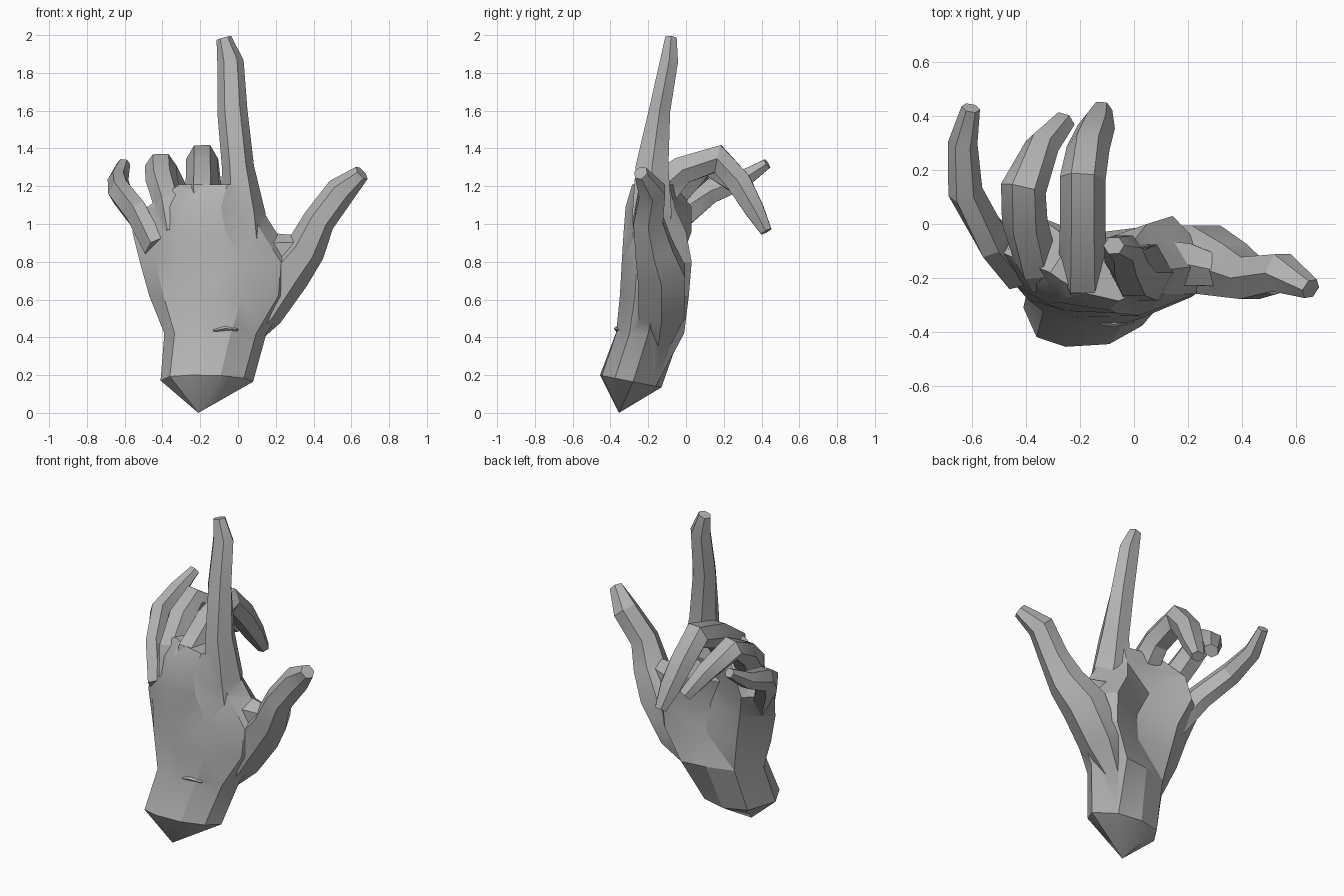
import bpy, bmesh, math
from mathutils import Vector

old = bpy.data.objects.get("Cube")
if old:
    bpy.data.objects.remove(old, do_unlink=True)

# One plain grey for the whole hand
skin = bpy.data.materials.new("plain grey")
skin.use_nodes = True
GREY = (0.45, 0.45, 0.45, 1)
skin.diffuse_color = GREY
skin.node_tree.nodes["Principled BSDF"].inputs["Base Color"].default_value = GREY


def loft(name, rings, tip_start=None):
    """Skin a list of equal-length rings; the start may close in a point."""
    bm = bmesh.new()
    rows = [[bm.verts.new(p) for p in ring] for ring in rings]
    n = len(rows[0])
    for a, b in zip(rows, rows[1:]):
        for i in range(n):
            j = (i + 1) % n
            bm.faces.new((a[i], a[j], b[j], b[i]))
    bm.faces.new(rows[-1])
    if tip_start is None:
        bm.faces.new(rows[0])
    else:
        v = bm.verts.new(tip_start)
        for i in range(n):
            bm.faces.new((rows[0][i], rows[0][(i + 1) % n], v))
    bmesh.ops.triangulate(bm, faces=bm.faces[:])
    bmesh.ops.recalc_face_normals(bm, faces=bm.faces[:])
    me = bpy.data.meshes.new(name)
    bm.to_mesh(me)
    bm.free()
    me.materials.append(skin)
    ob = bpy.data.objects.new(name, me)
    bpy.context.collection.objects.link(ob)
    return ob


def palm_ring(z, xl, yl, xr, yr, back, thenar, hollow, hypo, lean):
    """Cross-section of the palm: two side edges, domed back, hollowed front.
    A larger lean rounds the back away towards the little finger."""
    w = xr - xl
    k = .75 - .5 * lean
    flat = [(xl, yl), (xl + .10 * w, back * k + yl * (1 - k)), (xl + .32 * w, back + .04 * lean),
            (xl + .65 * w, back + .01), (xl + .9 * w, back * .55 + yr * .45), (xr, yr),
            (xl + .80 * w, thenar), (xl + .5 * w, hollow), (xl + .2 * w, hypo)]
    tilt = .2 if lean == 0 else 0
    return [Vector((x, y, z - tilt * (y - back))) for x, y in flat]


# Palm and wrist, with the wrist cut ending in a point
hand = loft("hand", [
    palm_ring(.20, -.41, -.31, .08, -.28, -.455, -.16, -.13, -.17, 0),
    palm_ring(.42, -.39, -.22, .15, -.20, -.38, -.01, -.03, -.08, .2),
    palm_ring(.62, -.47, -.18, .29, -.16, -.36, .015, -.07, -.05, .4),
    palm_ring(.80, -.52, -.15, .31, -.15, -.35, .03, -.10, -.03, .7),
    palm_ring(.96, -.56, -.09, .20, -.16, -.34, .0, -.08, .03, 1),
    palm_ring(1.09, -.48, -.11, .12, -.17, -.33, -.06, -.04, .03, 1),
    palm_ring(1.21, -.31, -.18, .08, -.18, -.295, -.09, -.07, -.06, 1),
], tip_start=(-.21, -.355, 0))
bpy.ops.object.select_all(action='DESELECT')
hand.select_set(True)
bpy.context.view_layer.objects.active = hand


def limb(name, joints, side=(1, 0, 0), sides=6):
    """Tapered tube through joints (x, y, z, half width, half depth), fused to the hand."""
    pts = [Vector(j[:3]) for j in joints]
    rings = []
    for k, (x, y, z, w, d) in enumerate(joints):
        t = (pts[min(k + 1, len(pts) - 1)] - pts[max(k - 1, 0)]).normalized()
        u = Vector(side)
        u = (u - t * u.dot(t)).normalized()
        v = t.cross(u)
        rings.append([pts[k] + u * w * math.cos(a) + v * d * math.sin(a)
                      for a in (math.tau * i / sides for i in range(sides))])
    part = loft(name, rings)
    fuse = hand.modifiers.new("fuse", 'BOOLEAN')
    fuse.operation = 'UNION'
    fuse.solver = 'EXACT'
    fuse.object = part
    bpy.ops.object.modifier_apply(modifier=fuse.name)
    bpy.data.objects.remove(part, do_unlink=True)


# Raised index finger
limb("index_finger", [
    (.05, -.2, .85, .11, .09), (.025, -.18, 1.05, .12, .12), (0, -.18, 1.3, .085, .10),
    (-.03, -.14, 1.6, .08, .065), (-.04, -.09, 1.86, .07, .055), (-.075, -.08, 1.985, .04, .035)])

# Three fingers curled towards the palm side
limb("middle_finger", [
    (-.19, -.22, 1.0, .08, .09), (-.19, -.17, 1.15, .09, .12), (-.19, -.02, 1.285, .085, .085),
    (-.19, .17, 1.345, .085, .085), (-.17, .28, 1.22, .08, .075), (-.14, .36, 1.08, .07, .06),
    (-.12, .425, .96, .04, .035)])
limb("ring_finger", [
    (-.34, -.19, .95, .07, .08), (-.365, -.13, 1.1, .08, .10), (-.405, .01, 1.235, .085, .08),
    (-.41, .13, 1.31, .085, .07), (-.34, .29, 1.2, .065, .06), (-.26, .38, 1.07, .045, .04)])
limb("little_finger", [
    (-.43, -.16, .87, .07, .10), (-.53, -.05, 1.05, .065, .10), (-.625, .12, 1.17, .065, .075),
    (-.635, .30, 1.235, .055, .055), (-.605, .43, 1.32, .035, .03)])

# Thumb spread out to the side, with its fleshy base
limb("thumb", [
    (.02, -.15, .36, .05, .07), (.14, -.13, .53, .10, .14), (.26, -.13, .74, .125, .145),
    (.36, -.17, .87, .105, .115), (.43, -.20, 1.02, .085, .09), (.545, -.18, 1.175, .08, .08),
    (.655, -.24, 1.27, .045, .04)], side=(.85, 0, -.5))

# Web of skin between thumb and index finger
limb("thumb_web", [
    (.05, -.15, .86, .14, .11), (.20, -.15, .85, .10, .09), (.34, -.18, .87, .07, .06)],
    side=(0, 0, 1))

# Small skin fold on the back of the wrist
limb("wrist_fold", [
    (-.13, -.368, .435, .006, .006), (-.07, -.37, .447, .012, .012), (0, -.36, .44, .006, .006)],
    side=(0, 0, 1), sides=4)

bpy.ops.object.shade_smooth_by_angle(angle=math.radians(25))
